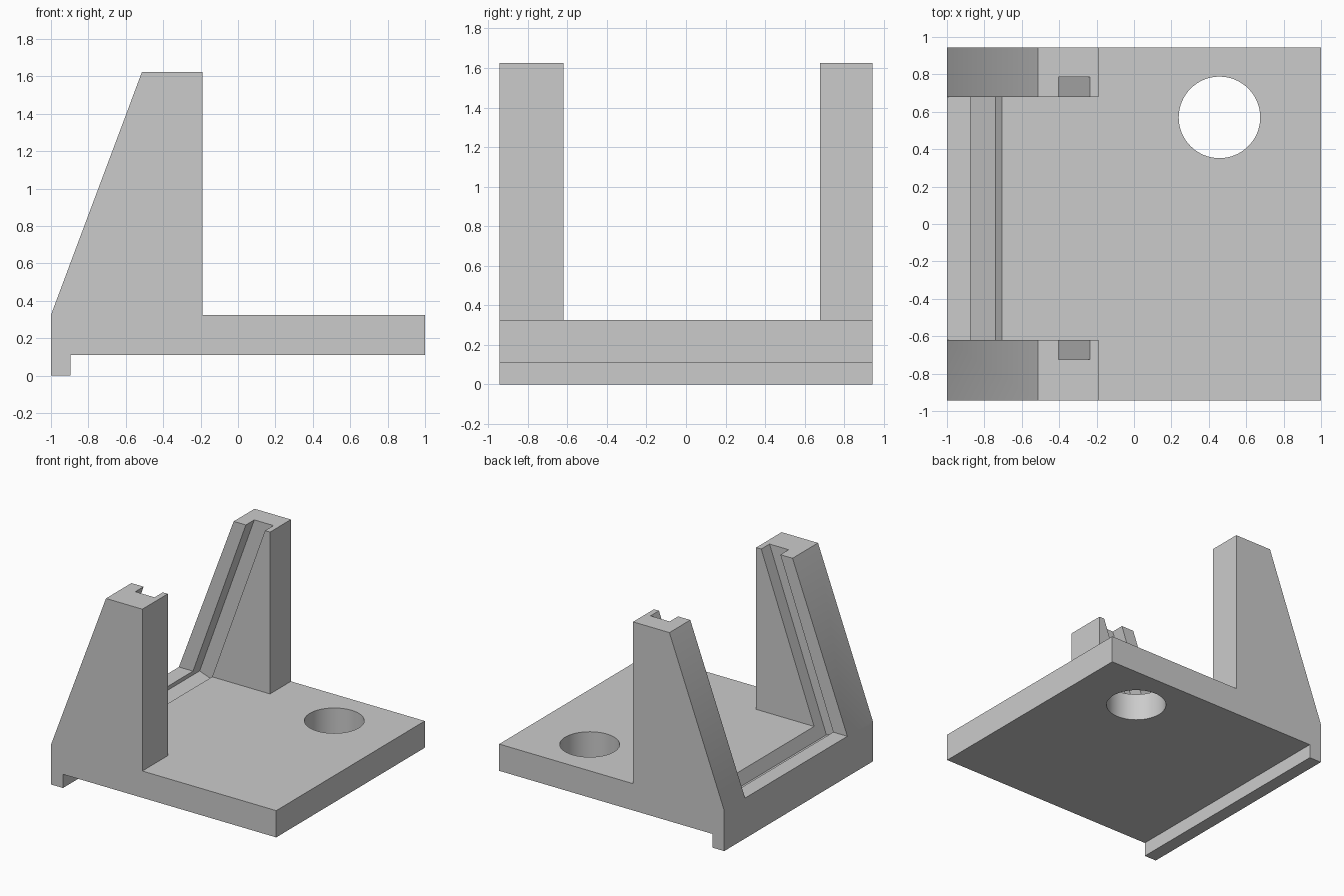
import bpy
import bmesh
from mathutils import Vector

if "Cube" in bpy.data.objects:
    bpy.data.objects.remove(bpy.data.objects["Cube"], do_unlink=True)

grey = bpy.data.materials.new("plain_grey")
grey.use_nodes = True
colour = (0.6, 0.6, 0.6, 1)
grey.diffuse_color = colour
grey.node_tree.nodes["Principled BSDF"].inputs["Base Color"].default_value = colour


def prism(name, profile, y0, y1):
    """Extrude an x-z profile from y0 to y1."""
    bm = bmesh.new()
    face = bm.faces.new([bm.verts.new((x, y0, z)) for x, z in profile])
    new = bmesh.ops.extrude_face_region(bm, geom=[face])["geom"]
    verts = [v for v in new if isinstance(v, bmesh.types.BMVert)]
    bmesh.ops.translate(bm, verts=verts, vec=(0, y1 - y0, 0))
    bmesh.ops.recalc_face_normals(bm, faces=bm.faces)
    mesh = bpy.data.meshes.new(name)
    bm.to_mesh(mesh)
    bm.free()
    obj = bpy.data.objects.new(name, mesh)
    bpy.context.collection.objects.link(obj)
    mesh.materials.append(grey)
    return obj


def boolean(target, tool, operation):
    """Apply a boolean and remove its tool."""
    mod = target.modifiers.new(operation.lower(), 'BOOLEAN')
    mod.operation = operation
    mod.solver = 'EXACT'
    mod.object = tool
    bpy.context.view_layer.objects.active = target
    bpy.ops.object.modifier_apply(modifier=mod.name)
    bpy.data.objects.remove(tool, do_unlink=True)


DECK, TOP, SIDE = 0.325, 1.625, 0.943

# Base plate with the lip hanging under its left edge
stand = prism("stand", [(-1, 0), (-0.895, 0), (-0.895, 0.11), (1, 0.11),
                        (1, DECK), (-1, DECK)], -SIDE, SIDE)

# Two sloped uprights, sunk into the plate so the union is clean
upright = [(-1, 0.2), (-0.19, 0.2), (-0.19, TOP), (-0.513, TOP), (-1, DECK)]
for name, y0, y1 in (("front_upright", -SIDE, -0.62), ("back_upright", 0.678, SIDE)):
    boolean(stand, prism(name, upright, y0, y1), 'UNION')

# Slanted panel slot through both uprights and across the plate
along = Vector((0.47, TOP - DECK)).normalized()
across = Vector((-along.y, along.x))
corner = Vector((-0.74, 0.227))
left = corner + across * 0.16
slot = prism("slot_cutter", [corner, corner + along * 1.7, left + along * 1.7, left],
             -0.725, 0.785)
boolean(stand, slot, 'DIFFERENCE')

# Round hole through the plate
bpy.ops.mesh.primitive_cylinder_add(vertices=64, radius=0.218, depth=1,
                                    location=(0.457, 0.57, 0.2))
boolean(stand, bpy.context.object, 'DIFFERENCE')

# Crisp flat faces, smooth hole wall
bpy.ops.object.select_all(action='DESELECT')
stand.select_set(True)
bpy.context.view_layer.objects.active = stand
bpy.ops.object.shade_smooth_by_angle()
